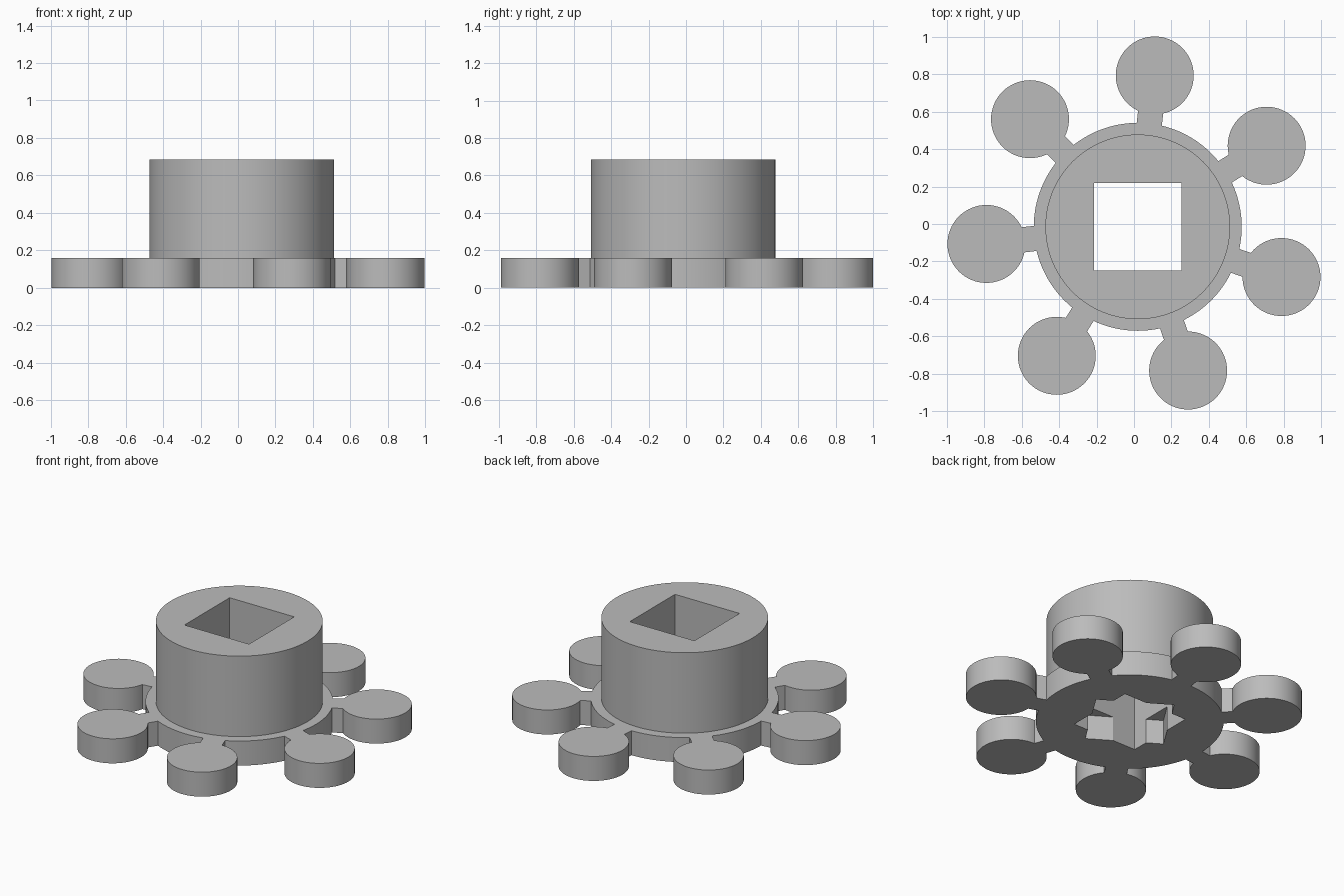
import bpy
import math

old = bpy.data.objects.get("Cube")
if old:
    bpy.data.objects.remove(old, do_unlink=True)

CX, CY = 0.02, -0.015          # hub axis
PLATE_H, TOP = 0.16, 0.685
KNOBS, FIRST = 7, math.radians(83.6)
HOLE = 0.466

grey = bpy.data.materials.new("plain_grey")
grey.use_nodes = True
colour = (0.5, 0.5, 0.5, 1)
grey.diffuse_color = colour
grey.node_tree.nodes["Principled BSDF"].inputs["Base Color"].default_value = colour


def finish(name):
    ob = bpy.context.object
    ob.name = name
    ob.data.materials.append(grey)
    return ob


def cylinder(name, x, y, radius, z0, z1, sides=96):
    bpy.ops.mesh.primitive_cylinder_add(vertices=sides, radius=radius, depth=z1 - z0,
                                        location=(x, y, (z0 + z1) / 2))
    return finish(name)


def box(name, x, y, sx, sy, z0, z1, turn=0):
    bpy.ops.mesh.primitive_cube_add(size=1, location=(x, y, (z0 + z1) / 2),
                                    rotation=(0, 0, turn))
    ob = finish(name)
    ob.scale = (sx, sy, z1 - z0)
    return ob


def combine(target, tool, operation):
    mod = target.modifiers.new("join", "BOOLEAN")
    mod.operation, mod.object, mod.solver = operation, tool, "EXACT"
    bpy.context.view_layer.objects.active = target
    bpy.ops.object.modifier_apply(modifier=mod.name)
    bpy.data.objects.remove(tool, do_unlink=True)


def smooth(ob):
    bpy.ops.object.select_all(action="DESELECT")
    ob.select_set(True)
    bpy.context.view_layer.objects.active = ob
    bpy.ops.object.shade_smooth_by_angle(angle=math.radians(30))


# Base plate with arms and round knobs
plate = cylinder("base_plate", CX, CY, 0.555, 0, PLATE_H, 128)
for i in range(KNOBS):
    a = FIRST + i * math.tau / KNOBS
    c, s = math.cos(a), math.sin(a)
    arm = box("arm", CX + 0.59 * c, CY + 0.59 * s, 0.2, 0.135, 0, PLATE_H, a)
    combine(plate, arm, "UNION")
    knob = cylinder("knob", CX + 0.813 * c, CY + 0.813 * s, 0.208, 0, PLATE_H, 64)
    combine(plate, knob, "UNION")

# Star-shaped opening: the square bore and a second square turned against it
for turn in (0, math.radians(12.9 - 45)):
    combine(plate, box("cutter", CX, CY, HOLE, HOLE, -0.1, 0.3, turn), "DIFFERENCE")
smooth(plate)

# Hub with square bore
hub = cylinder("hub", CX, CY, 0.493, PLATE_H, TOP, 128)
combine(hub, box("cutter", CX, CY, HOLE, HOLE, 0, 1), "DIFFERENCE")
smooth(hub)
